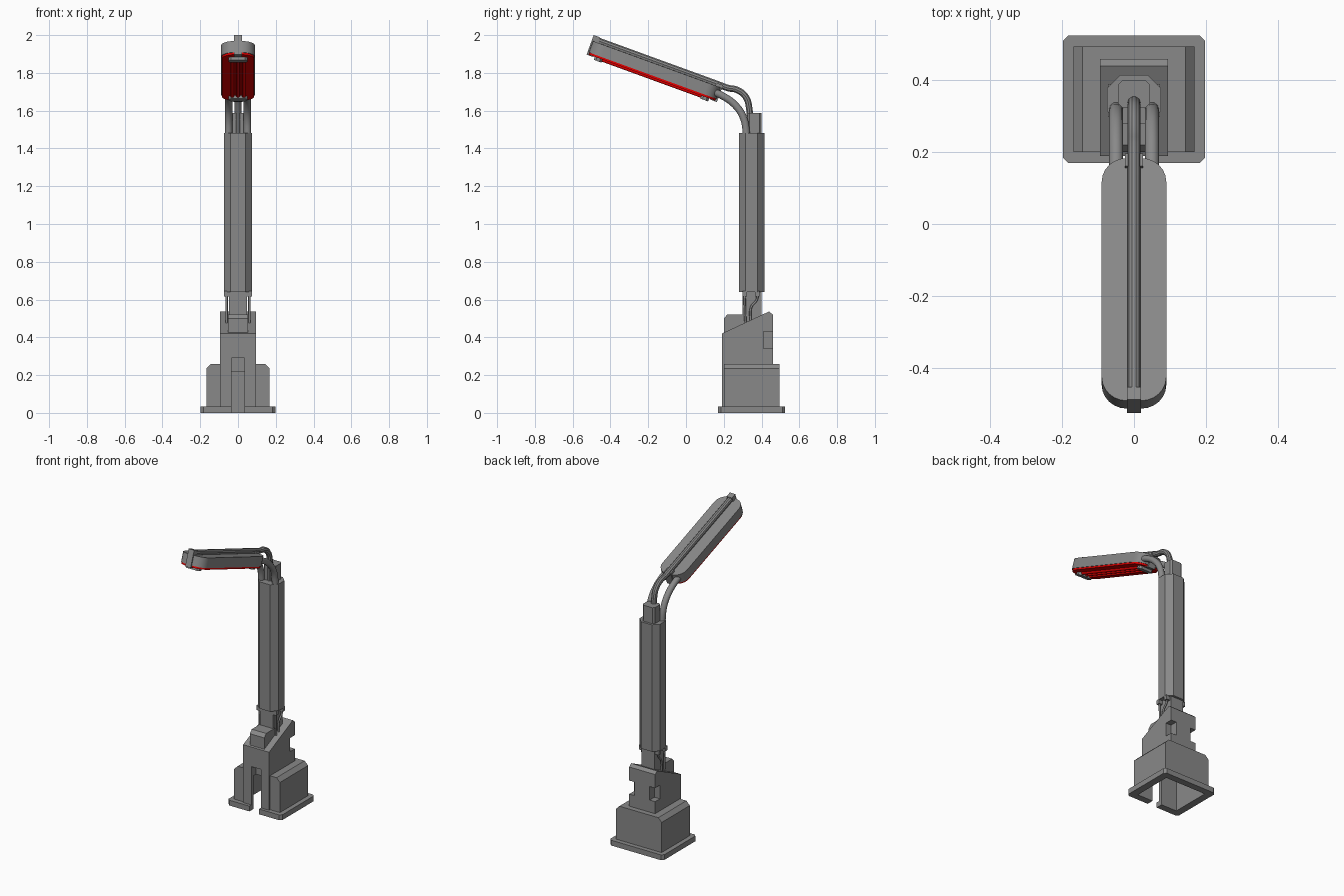
import bpy, bmesh, math
from mathutils import Matrix, Vector

if "Cube" in bpy.data.objects:
    bpy.data.objects.remove(bpy.data.objects["Cube"], do_unlink=True)


def material(name, rgb):
    m = bpy.data.materials.new(name)
    m.use_nodes = True
    m.diffuse_color = (*rgb, 1)
    m.node_tree.nodes["Principled BSDF"].inputs["Base Color"].default_value = (*rgb, 1)
    return m


grey = material("grey metal", (0.25, 0.25, 0.25))
red = material("red light", (0.8, 0.0, 0.0))

# Tilted frame of the lamp head: local y runs along its length
HEAD = Matrix.Translation((0, -0.166, 1.8135)) @ Matrix.Rotation(math.radians(-20), 4, 'X')


def prism(name, outline, lo, hi, axis='Z', mat=grey, frame=Matrix()):
    """Extrude a 2D outline along z (outline in x, y) or along x (outline in y, z)."""
    place = (lambda p, h: (p[0], p[1], h)) if axis == 'Z' else (lambda p, h: (h, p[0], p[1]))
    bm = bmesh.new()
    a = [bm.verts.new(place(p, lo)) for p in outline]
    b = [bm.verts.new(place(p, hi)) for p in outline]
    bm.faces.new(a)
    bm.faces.new(b)
    n = len(a)
    for i in range(n):
        bm.faces.new((a[i], a[(i + 1) % n], b[(i + 1) % n], b[i]))
    bmesh.ops.recalc_face_normals(bm, faces=bm.faces)
    bm.transform(frame)
    me = bpy.data.meshes.new(name)
    bm.to_mesh(me)
    bm.free()
    me.materials.append(mat)
    ob = bpy.data.objects.new(name, me)
    bpy.context.collection.objects.link(ob)
    return ob


def rounded(x0, x1, y0, y1, r, steps=1):
    """Rectangle outline with chamfered (one step) or rounded corners."""
    pts = []
    for k, (cx, cy) in enumerate([(x1 - r, y1 - r), (x0 + r, y1 - r),
                                  (x0 + r, y0 + r), (x1 - r, y0 + r)]):
        for s in range(steps + 1):
            t = math.pi / 2 * (k + s / steps)
            pts.append((cx + r * math.cos(t), cy + r * math.sin(t)))
    return pts


def box(name, x0, x1, y0, y1, z0, z1, mat=grey, frame=Matrix()):
    return prism(name, [(x0, y0), (x1, y0), (x1, y1), (x0, y1)], z0, z1, 'Z', mat, frame)


def tube(name, points, radius, mat=grey, frame=Matrix()):
    cu = bpy.data.curves.new(name, 'CURVE')
    cu.dimensions = '3D'
    cu.bevel_depth = radius
    cu.bevel_resolution = 3
    cu.resolution_u = 5
    cu.use_fill_caps = True
    sp = cu.splines.new('BEZIER')
    sp.bezier_points.add(len(points) - 1)
    for bp, p in zip(sp.bezier_points, points):
        bp.co = frame @ Vector(p)
        bp.handle_left_type = bp.handle_right_type = 'AUTO'
    cu.materials.append(mat)
    ob = bpy.data.objects.new(name, cu)
    bpy.context.collection.objects.link(ob)
    bpy.ops.object.select_all(action='DESELECT')
    bpy.context.view_layer.objects.active = ob
    ob.select_set(True)
    bpy.ops.object.convert(target='MESH')
    bpy.ops.object.shade_smooth_by_angle(angle=math.radians(40))


def cut(ob, cutters):
    bpy.context.view_layer.objects.active = ob
    for c in cutters:
        mod = ob.modifiers.new("cut", 'BOOLEAN')
        mod.operation = 'DIFFERENCE'
        mod.solver = 'EXACT'
        mod.object = c
        bpy.ops.object.modifier_apply(modifier=mod.name)


# Base: foot plate, chamfered housing and sloped column, hollow below, slotted in front
foot = prism("foot_plate", rounded(-0.198, 0.198, 0.17, 0.525, 0.015), 0, 0.035)
housing = prism("base_housing", [(0.20, -0.168), (0.495, -0.168), (0.495, 0.168), (0.20, 0.168)], 0.03, 0.26)
housing.data.clear_geometry()
bpy.data.objects.remove(housing, do_unlink=True)
side = [(-0.168, 0.03), (0.168, 0.03), (0.168, 0.235), (0.143, 0.26), (-0.143, 0.26), (-0.168, 0.235)]
turn = Matrix.Rotation(math.radians(90), 4, 'Z')
housing = prism("base_housing", side, -0.495, -0.20, 'X', grey, Matrix.Rotation(math.pi, 4, 'Z') @ turn)
column = prism("base_column", [(0.19, 0.03), (0.46, 0.03), (0.46, 0.52), (0.44, 0.537), (0.19, 0.42)],
               -0.095, 0.095, 'X')
slot = box("slot_cutter", -0.035, 0.035, 0.1, 0.24, -0.1, 0.29)
cavity = box("cavity_cutter", -0.15, 0.15, 0.215, 0.48, -0.1, 0.22)
notches = [box("notch_cutter", *sorted((s * 0.055, s * 0.2)), 0.41, 0.6, 0.34, 0.43) for s in (-1, 1)]
cut(foot, [slot, cavity])
cut(housing, [slot, cavity])
cut(column, [slot, cavity] + notches)
for c in [slot, cavity] + notches:
    bpy.data.objects.remove(c, do_unlink=True)

# Block on the slope and the inner mast
prism("front_block", [(0.20, 0.42), (0.20, 0.50), (0.22, 0.522), (0.31, 0.522), (0.31, 0.45)],
      -0.053, 0.053, 'X')
box("lower_mast", -0.047, 0.047, 0.30, 0.40, 0.44, 0.66)
prism("mast_sleeve", rounded(-0.075, 0.075, 0.28, 0.415, 0.036), 0.64, 1.482)
prism("upper_mast", rounded(-0.045, 0.045, 0.325, 0.40, 0.012), 1.47, 1.588)

# Cables and clips between the base and the sleeve
for s in (-1, 1):
    x = s * 0.06
    for y in (0.31, 0.378):
        box("cable_clip", x - 0.013, x + 0.013, y - 0.012, y + 0.012, 0.615, 0.645)
    tube("front_cable", [(x, 0.31, 0.63), (x, 0.312, 0.55), (x, 0.315, 0.46)], 0.006)
    tube("rear_cable", [(x, 0.378, 0.63), (x, 0.375, 0.60), (x, 0.345, 0.56), (x, 0.342, 0.48)], 0.006)

# Bent support pipes
for s in (-1, 1):
    x = s * 0.05
    tube("side_pipe", [(x, 0.13, 1.705), (x, 0.19, 1.68), (x, 0.26, 1.63),
                       (x, 0.305, 1.56), (x, 0.322, 1.46)], 0.02)
ridge = [HEAD @ Vector((0, v, 0.045)) for v in (-0.36, 0, 0.34, 0.40)]
tube("centre_pipe", ridge + [(0, 0.265, 1.712), (0, 0.315, 1.675), (0, 0.335, 1.61), (0, 0.338, 1.47)], 0.018)

# Lamp head with tip bracket
head = prism("lamp_head", rounded(-0.09, 0.09, -0.36, 0.36, 0.07, 6), -0.03, 0.034, 'Z', grey, HEAD)
head.select_set(True)
bpy.context.view_layer.objects.active = head
bpy.ops.object.shade_smooth_by_angle(angle=math.radians(30))
box("tip_bracket", -0.02, 0.02, -0.367, -0.33, -0.045, 0.065, grey, HEAD)
box("rear_bracket", -0.025, 0.025, 0.33, 0.367, -0.045, 0.05, grey, HEAD)

# Red light panel, tubes and their holders
prism("light_panel", rounded(-0.086, 0.086, -0.356, 0.356, 0.067, 6), -0.041, -0.029, 'Z', red, HEAD)
for x in (-0.03, 0, 0.03):
    tube("light_tube", [(x, -0.29, -0.043), (x, 0, -0.043), (x, 0.29, -0.043)], 0.01, red, HEAD)
for s in (-1, 1):
    prism("tube_holder", rounded(-0.05, 0.05, s * 0.3 - 0.022, s * 0.3 + 0.022, 0.012), -0.058, -0.04,
          'Z', grey, HEAD)
